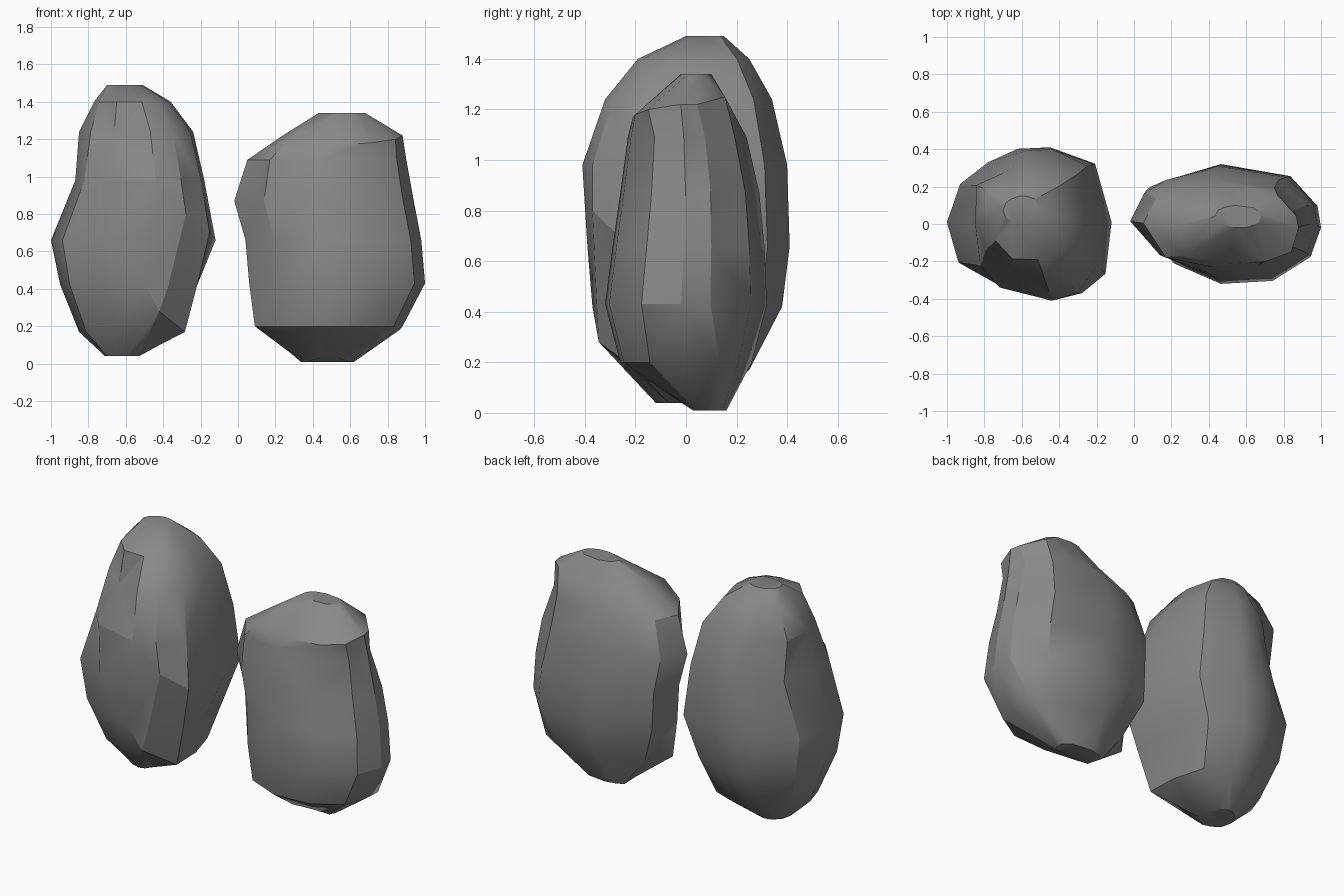
import bpy, bmesh, math

# Remove the default object
default = bpy.data.objects.get("Cube")
if default:
    bpy.data.objects.remove(default, do_unlink=True)

# Single stone colour
stone = bpy.data.materials.new("grey stone")
stone.use_nodes = True
colour = (.25, .25, .25, 1)
stone.diffuse_color = colour
shader = stone.node_tree.nodes["Principled BSDF"]
shader.inputs["Base Color"].default_value = colour
shader.inputs["Roughness"].default_value = .9


def spread(unit, low, high):
    """Map a value from the range -1 to 1 onto low to high."""
    return (low + high) / 2 + unit * (high - low) / 2


def build_rock(name, outline, rings, chips):
    """Loft an outline through rings of (z, left, right, front, back)."""
    bm = bmesh.new()
    loops = []
    for level, (z, left, right, front, back) in enumerate(rings):
        loop = []
        for index, (u, v) in enumerate(outline):
            # Chips shift chosen corners off the regular ring
            dx, dy, dz = chips.get((level, index), (0, 0, 0))
            x = spread(u, left, right) + dx
            y = spread(v, front, back) + dy
            loop.append(bm.verts.new((x, y, z + dz)))
        loops.append(loop)

    # Side facets, with the diagonals alternating for a chipped look
    count = len(outline)
    for level, (lower, upper) in enumerate(zip(loops, loops[1:])):
        for i in range(count):
            j = (i + 1) % count
            if (i + level) % 2:
                bm.faces.new((lower[i], lower[j], upper[j]))
                bm.faces.new((lower[i], upper[j], upper[i]))
            else:
                bm.faces.new((lower[i], lower[j], upper[i]))
                bm.faces.new((lower[j], upper[j], upper[i]))
    # Blunt ends
    ends = [bm.faces.new(loops[-1]), bm.faces.new(list(reversed(loops[0])))]
    bmesh.ops.triangulate(bm, faces=ends)
    bmesh.ops.recalc_face_normals(bm, faces=bm.faces[:])

    mesh = bpy.data.meshes.new(name)
    bm.to_mesh(mesh)
    bm.free()
    mesh.materials.append(stone)
    rock = bpy.data.objects.new(name, mesh)
    bpy.context.collection.objects.link(rock)
    bpy.ops.object.select_all(action="DESELECT")
    rock.select_set(True)
    bpy.context.view_layer.objects.active = rock
    bpy.ops.object.shade_smooth_by_angle(angle=math.radians(30))


# Tall round rock with a hollow high on its front right side
round_outline = [
    (-1, 0), (-.86, -.54), (-.36, -.85), (.25, -1), (.64, -.9), (.95, -.54),
    (1, 0), (.8, .78), (.25, 1), (-.14, .98), (-.5, .8), (-.84, .51),
]
tall_rings = [
    (.04, -.71, -.53, -.12, .1),
    (.17, -.85, -.29, -.25, .25),
    (.42, -.95, -.22, -.37, .38),
    (.66, -1, -.12, -.39, .41),
    (.98, -.87, -.18, -.41, .4),
    (1.24, -.85, -.24, -.32, .34),
    (1.4, -.77, -.36, -.19, .25),
    (1.49, -.7, -.51, 0, .15),
]
tall_chips = {
    # Flat facet low on the front
    (1, 3): (-.08, .04, -.03),
    (1, 4): (-.03, -.12, .11),
    (1, 5): (.02, -.06, 0),
    (2, 4): (-.02, -.02, 0),
    (2, 5): (.02, -.03, 0),
    (3, 4): (0, -.02, .14),
    (3, 5): (-.01, -.06, .04),
    # Hollow beside the top
    (4, 2): (-.07, .01, 0),
    (5, 1): (.02, .03, 0),
    (5, 2): (-.01, .05, -.04),
    (6, 2): (-.01, -.03, 0),
    # Square shoulder at the back
    (5, 11): (-.04, .03, 0),
    (6, 11): (-.03, .03, 0),
}
build_rock("tall_rock", round_outline, tall_rings, tall_chips)

# Flatter slab rock, wedge shaped toward the tall one
wedge_outline = [
    (-1, 0), (-.67, -.66), (-.14, -1), (.45, -.95), (.88, -.55), (1, -.06),
    (.96, .3), (.65, .8), (-.14, 1), (-.6, .8), (-.84, .56),
]
slab_rings = [
    (.01, .31, .62, 0, .16),
    (.2, .09, .88, -.26, .26),
    (.43, .06, 1, -.32, .32),
    (.66, .04, .98, -.29, .31),
    (.87, -.02, .94, -.26, .29),
    (1.09, .05, .9, -.23, .24),
    (1.22, .24, .88, -.19, .17),
    (1.34, .43, .68, -.02, .1),
]
slab_chips = {
    # Uneven underside and the cut corner beside it
    (0, 0): (-.02, 0, .04),
    (0, 2): (0, 0, .02),
    (0, 3): (0, 0, .02),
    (1, 6): (0, .06, -.02),
    (1, 9): (.03, -.03, 0),
    (1, 10): (.04, -.02, 0),
    # Blunt lower side toward the tall rock
    (2, 10): (-.04, .02, 0),
    (3, 10): (-.03, .02, 0),
    # Squared upper front edge
    (5, 1): (-.02, -.03, 0),
    (6, 1): (-.08, -.04, -.03),
    (6, 2): (0, -.02, -.05),
    (6, 3): (0, -.02, -.04),
    (6, 4): (0, -.04, -.02),
    # Notch near the top of the outer end
    (5, 6): (-.03, 0, 0),
    (6, 7): (0, .02, .03),
}
build_rock("slab_rock", wedge_outline, slab_rings, slab_chips)
